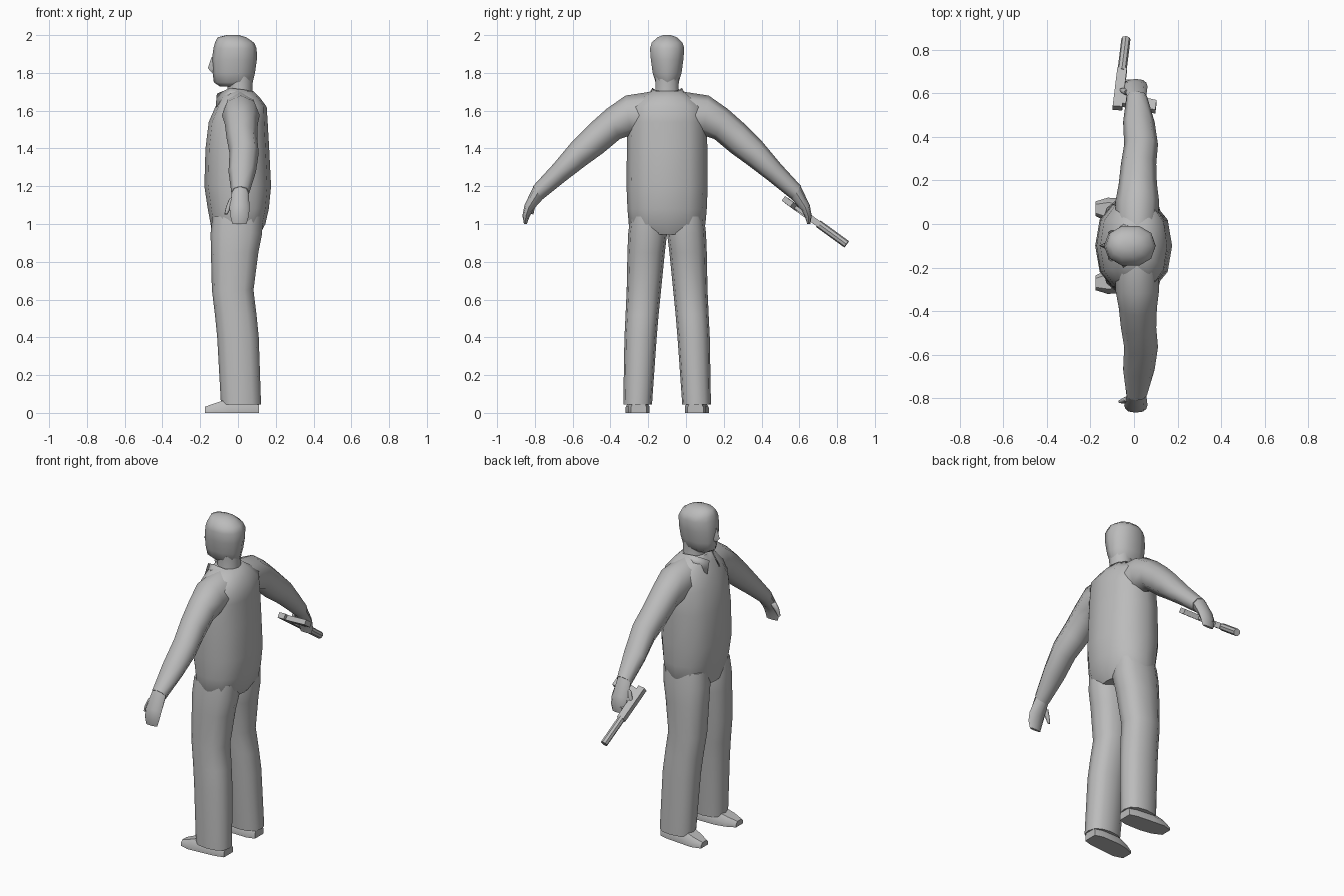
import bpy, bmesh, math
from mathutils import Vector

CY = -0.1  # body centre line in y; the figure faces -x
grey = bpy.data.materials.new("plain_grey")
grey.diffuse_color = (0.5, 0.5, 0.5, 1)


def finish(name, bm, angle=50):
    bmesh.ops.recalc_face_normals(bm, faces=bm.faces)
    me = bpy.data.meshes.new(name)
    bm.to_mesh(me)
    bm.free()
    ob = bpy.data.objects.new(name, me)
    bpy.context.collection.objects.link(ob)
    me.materials.append(grey)
    bpy.ops.object.select_all(action='DESELECT')
    ob.select_set(True)
    bpy.context.view_layer.objects.active = ob
    bpy.ops.object.shade_smooth_by_angle(angle=math.radians(angle))
    return ob


def loft(name, rings, angle=50):
    """Skin closed rings of equal length and cap both ends."""
    bm = bmesh.new()
    rows = [[bm.verts.new(p) for p in r] for r in rings]
    n = len(rows[0])
    for a, b in zip(rows, rows[1:]):
        for i in range(n):
            j = (i + 1) % n
            bm.faces.new((a[i], a[j], b[j], b[i]))
    bm.faces.new(rows[0])
    bm.faces.new(rows[-1])
    return finish(name, bm, angle)


def oval(c, u, v, n=12, power=1.0):
    """Ring around c with half axes u and v; power below 1 squares it off."""
    c, u, v = Vector(c), Vector(u), Vector(v)
    f = lambda t: math.copysign(abs(t) ** power, t) if abs(t) > 1e-6 else 0
    return [c + u * f(math.cos(2 * math.pi * i / n)) + v * f(math.sin(2 * math.pi * i / n))
            for i in range(n)]


def flat(z, x0, x1, y0, y1, n=12, power=1.0):
    return oval(((x0 + x1) / 2, (y0 + y1) / 2, z), ((x1 - x0) / 2, 0, 0),
                (0, (y1 - y0) / 2, 0), n, power)


def stack(name, rows, n=12, power=1.0):
    """Rows of z, front x, back x, half width."""
    loft(name, [flat(z, a, b, CY - w, CY + w, n, power) for z, a, b, w in rows])


# Torso
stack("torso", [
    (0.945, -0.135, 0.115, 0.17), (1.0, -0.145, 0.145, 0.203),
    (1.08, -0.16, 0.163, 0.21), (1.2, -0.178, 0.175, 0.215),
    (1.4, -0.172, 0.165, 0.213), (1.54, -0.155, 0.157, 0.21),
    (1.62, -0.12, 0.152, 0.195), (1.67, -0.095, 0.115, 0.14),
    (1.705, -0.07, 0.08, 0.085)], 12, 0.85)

# Neck and head
stack("neck", [(1.66, -0.06, 0.08, 0.075), (1.72, -0.055, 0.076, 0.064),
               (1.78, -0.06, 0.08, 0.066)], 10)
stack("head", [
    (1.728, -0.095, 0.06, 0.04), (1.75, -0.128, 0.078, 0.064),
    (1.80, -0.134, 0.09, 0.08), (1.87, -0.138, 0.10, 0.09),
    (1.93, -0.13, 0.099, 0.095), (1.96, -0.122, 0.085, 0.085),
    (1.988, -0.108, 0.045, 0.055), (2.0, -0.06, 0.005, 0.02)], 10, 0.9)
loft("nose", [[(-0.12, CY - w, z), (x, CY, z), (-0.12, CY + w, z)]
              for z, x, w in ((1.885, -0.139, 0.012), (1.825, -0.16, 0.02),
                              (1.803, -0.14, 0.018))], 30)

# Shirt collar, open at the front
upper = [(-0.112, 0.03, 1.69), (-0.04, 0.078, 1.72), (0.04, 0.075, 1.71), (0.083, 0, 1.70)]
lower = [(-0.118, 0.062, 1.62), (-0.05, 0.105, 1.675), (0.05, 0.095, 1.685), (0.10, 0, 1.68)]
bm = bmesh.new()


def around(pts):
    both = pts + [(x, -y, z) for x, y, z in pts[-2::-1]]
    return [bm.verts.new((x, y + CY, z)) for x, y, z in both]


top, low = around(upper), around(lower)
for i in range(len(top) - 1):
    bm.faces.new((top[i], top[i + 1], low[i + 1], low[i]))
collar = finish("collar", bm)
mod = collar.modifiers.new("cloth", 'SOLIDIFY')
mod.thickness = 0.006

# Each arm row: upper edge y, z; lower edge y, z; front x, back x
arm = [(0.09, 1.70, 0.10, 1.45, -0.085, 0.11), (0.22, 1.68, 0.19, 1.47, -0.085, 0.115),
       (0.32, 1.61, 0.25, 1.45, -0.07, 0.105), (0.41, 1.53, 0.34, 1.375, -0.06, 0.102),
       (0.50, 1.44, 0.43, 1.31, -0.045, 0.11), (0.60, 1.32, 0.535, 1.23, -0.05, 0.095),
       (0.71, 1.20, 0.66, 1.13, -0.035, 0.06)]
hand = [(0.705, 1.205, 0.66, 1.13, -0.032, 0.056), (0.755, 1.10, 0.71, 1.075, -0.045, 0.062),
        (0.766, 1.045, 0.73, 1.035, -0.04, 0.057), (0.758, 1.0, 0.742, 1.0, -0.03, 0.045)]
leg = [(1.04, -0.135, 0.13, 0.01, 0.195), (0.95, -0.145, 0.128, 0.0, 0.206),
       (0.85, -0.143, 0.108, 0.012, 0.21), (0.65, -0.138, 0.082, 0.032, 0.214),
       (0.52, -0.122, 0.098, 0.045, 0.22), (0.40, -0.11, 0.11, 0.055, 0.226),
       (0.045, -0.09, 0.122, 0.08, 0.232)]
shoe = [(0.11, 0.15, 0.042, 0.06), (0.06, 0.15, 0.056, 0.07), (-0.05, 0.156, 0.06, 0.075),
        (-0.12, 0.165, 0.056, 0.052), (-0.176, 0.17, 0.034, 0.032)]

for s, side in ((-1, "left"), (1, "right")):
    def limb(name, rows):
        rings = []
        for ty, tz, by, bz, x0, x1 in rows:
            t = Vector((0, CY + s * ty, tz))
            b = Vector((0, CY + s * by, bz))
            c = (t + b) / 2
            c.x = (x0 + x1) / 2
            rings.append(oval(c, ((x1 - x0) / 2, 0, 0), (t - b) / 2, 8))
        loft(name, rings, 60)

    limb(side + "_arm", arm)
    limb(side + "_hand", hand)
    limb(side + "_thumb", [(0.715, 1.14, 0.69, 1.12, -0.048, -0.01),
                           (0.725, 1.095, 0.70, 1.085, -0.064, -0.034),
                           (0.722, 1.055, 0.708, 1.05, -0.072, -0.055)])
    # Trouser leg and shoe
    loft(side + "_trouser_leg",
         [flat(z, x0, x1, CY + s * i, CY + s * o, 12, 0.85) for z, x0, x1, i, o in leg])
    loft(side + "_shoe",
         [[(x, CY + s * (y + a * w), b * h) for a, b in
           ((-1, 0), (1, 0), (1, 0.5), (0.6, 1), (-0.6, 1), (-1, 0.5))]
          for x, y, w, h in shoe], 40)

# Pistol lying on its side: the barrel points out and down, the grip crosses the palm
rear, muzzle = Vector((-0.075, 0.54, 1.118)), Vector((-0.037, 0.85, 0.893))
along = (muzzle - rear).normalized()
grip_dir = (Vector((1, 0, 0)) - along * along.x).normalized()
flank = along.cross(grip_dir)


def bar(name, a, b, u, v, n=4):
    if n == 4:
        rings = [[p + u * i + v * j for i, j in ((-1, -1), (1, -1), (1, 1), (-1, 1))]
                 for p in (a, b)]
    else:
        rings = [oval(p, u, v, n) for p in (a, b)]
    loft(name, rings, 40)


at = lambda d, g: rear + along * d + grip_dir * g
bar("pistol_slide", at(-0.01, 0), at(0.21, 0), grip_dir * 0.022, flank * 0.016)
bar("pistol_silencer", at(0.2, 0), muzzle, grip_dir * 0.021, flank * 0.021, 8)
bar("pistol_grip", at(0.04, 0.01), at(0.015, 0.175), along * 0.028, flank * 0.015)
# Trigger guard and trigger
bar("trigger_guard_front", at(0.145, 0.01), at(0.145, 0.085), along * 0.005, flank * 0.009)
bar("trigger_guard_base", at(0.05, 0.08), at(0.15, 0.08), grip_dir * 0.005, flank * 0.009)
bar("trigger", at(0.095, 0.015), at(0.10, 0.06), along * 0.005, flank * 0.005)
